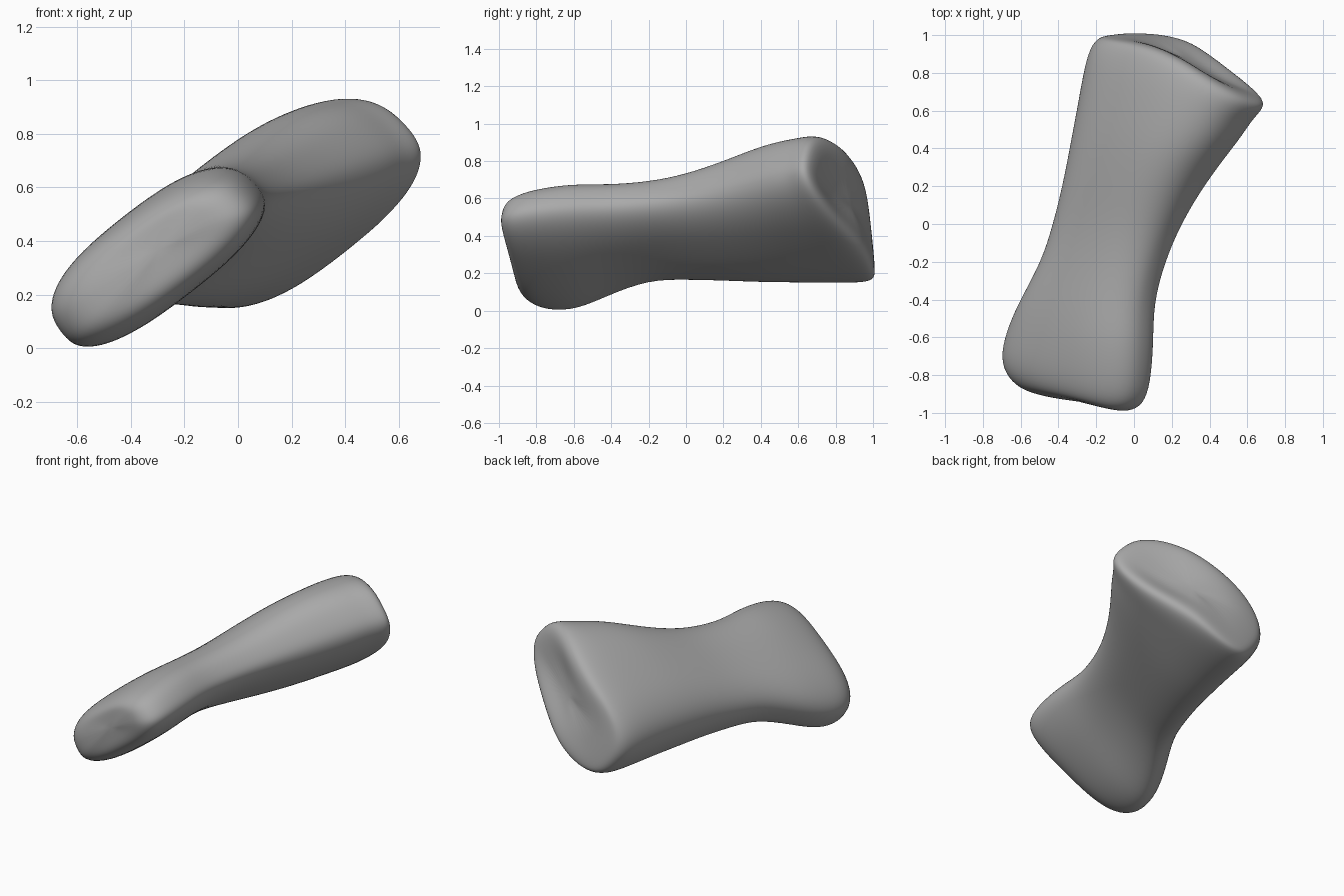
import bpy, bmesh, math

cube = bpy.data.objects.get("Cube")
if cube:
    bpy.data.objects.remove(cube, do_unlink=True)

SIDES = 32
LEAN = math.radians(39)      # slant of every cross-section

# Cross-sections, front to back: y, x min, x max, z min, z max, slimness, end tilt
SECTIONS = [
    (-.95, -.46, -.12, .22, .51, .38, -1),
    (-.94, -.59, -.03, .11, .56, .4, -1),
    (-.89, -.67, .05, .04, .61, .42, -1),
    (-.78, -.71, .09, 0, .65, .42, -.8),
    (-.6, -.68, .105, .005, .68, .43, -.3),
    (-.42, -.615, .105, .08, .675, .45, 0),
    (-.2, -.49, .165, .165, .69, .5, 0),
    (0, -.43, .25, .165, .73, .53, 0),
    (.2, -.38, .37, .16, .80, .56, 0),
    (.4, -.335, .49, .15, .87, .57, .15),
    (.56, -.295, .57, .15, .905, .57, .35),
    (.73, -.25, .625, .145, .925, .57, .65),
    (.84, -.195, .665, .155, .935, .57, .9),
    (.91, -.14, .70, .2, .93, .56, 1),
    (.92, -.05, .64, .29, .85, .53, 1),
    (.89, .06, .47, .42, .70, .5, 1),
]


def power(v, n):
    return math.copysign(abs(v) ** n, v)


def fit(value, low, high, new_low, new_high):
    return new_low + (value - low) / (high - low) * (new_high - new_low)


def section_points(y, x0, x1, z0, z1, slim, tilt):
    """Slanted rounded bar, fuller above than below, fitted to the given extents."""
    raw = []
    for i in range(SIDES):
        t = math.tau * i / SIDES
        fullness = 1.17 if math.sin(t) > 0 else .83
        u, v = power(math.cos(t), .77), slim * fullness * power(math.sin(t), .77)
        raw.append((u * math.cos(LEAN) - v * math.sin(LEAN),
                    u * math.sin(LEAN) + v * math.cos(LEAN), math.sin(t) ** 2))
    xs, zs = [p[0] for p in raw], [p[1] for p in raw]
    points = []
    for rx, rz, side in raw:
        px = fit(rx, min(xs), max(xs), x0, x1)
        pz = fit(rz, min(zs), max(zs), z0, z1)
        dx, dz = px - (x0 + x1) / 2, pz - (z0 + z1) / 2
        if tilt > 0:         # sloping socket face, levelling off on the right
            py = y - tilt * (.55 * dx + .25 * dz)
            if py > .85:
                py = .85 + (.13 - .1 * dz) * math.tanh((py - .85) / .13)
        else:                # larger and smaller knuckle
            py = y - tilt * (-.2 * dx + .015 * side)
        points.append((px, py, pz))
    return points


# Bone body lofted through the cross-sections
bm = bmesh.new()
rings = [[bm.verts.new(p) for p in section_points(*s)] for s in SECTIONS]
for a, b in zip(rings, rings[1:]):
    for i in range(SIDES):
        j = (i + 1) % SIDES
        bm.faces.new((a[i], a[j], b[j], b[i]))
caps = [bm.faces.new(rings[0]), bm.faces.new(rings[-1])]
bmesh.ops.poke(bm, faces=caps)
bmesh.ops.recalc_face_normals(bm, faces=bm.faces[:])

mesh = bpy.data.meshes.new("finger_bone")
bm.to_mesh(mesh)
bm.free()
bone = bpy.data.objects.new("finger_bone", mesh)
bpy.context.collection.objects.link(bone)
for face in mesh.polygons:
    face.use_smooth = True
rounding = bone.modifiers.new("rounding", 'SUBSURF')
rounding.levels = rounding.render_levels = 2

# Plain grey bone colour
grey = bpy.data.materials.new("bone_grey")
grey.use_nodes = True
colour = (.4, .4, .4, 1)
grey.diffuse_color = colour
grey.node_tree.nodes["Principled BSDF"].inputs["Base Color"].default_value = colour
mesh.materials.append(grey)
